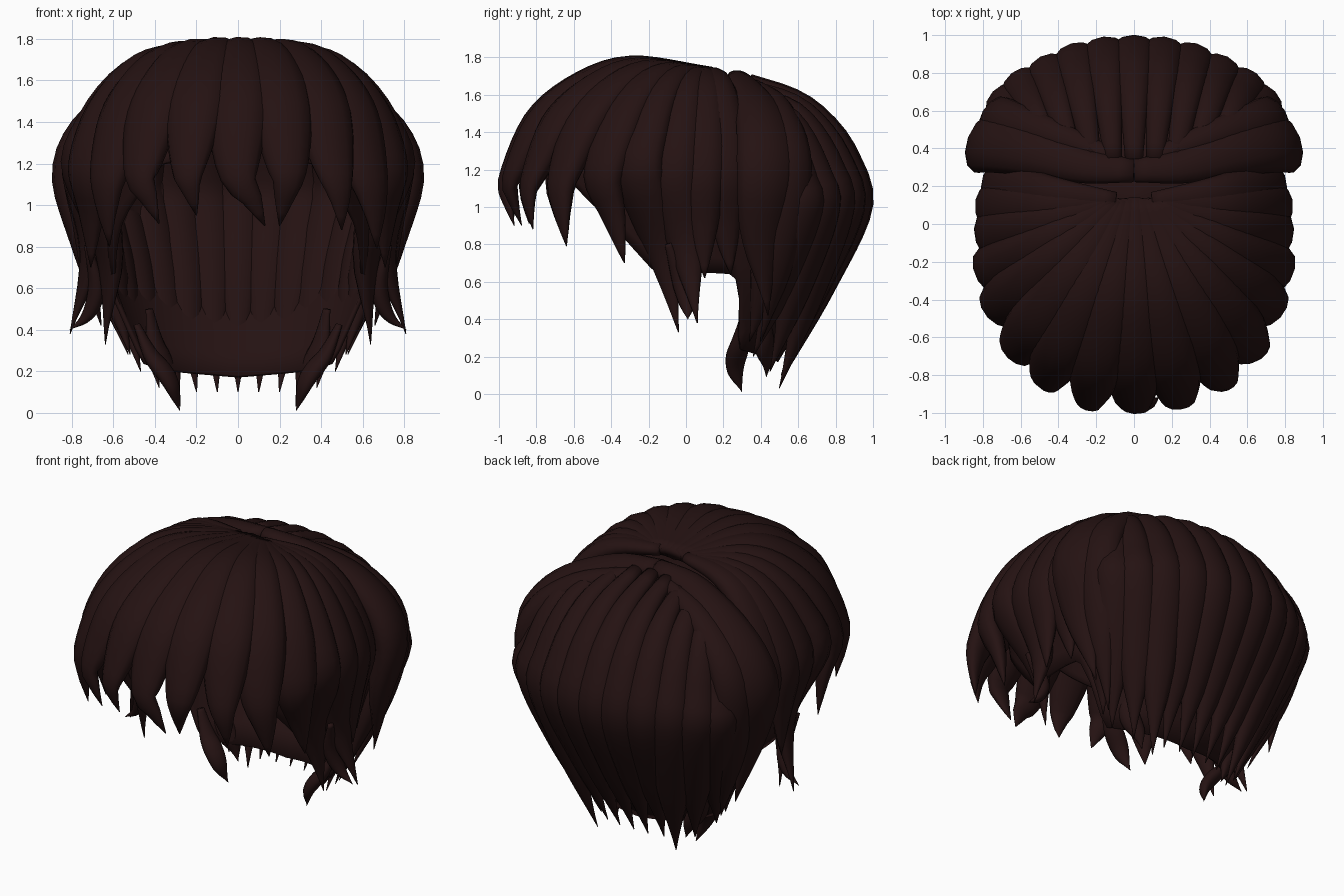
import bpy, bmesh, math
from mathutils import Vector, Matrix

if "Cube" in bpy.data.objects:
    bpy.data.objects.remove(bpy.data.objects["Cube"])

mat = bpy.data.materials.new("dark_brown")
mat.diffuse_color = (0.018, 0.006, 0.006, 1)
mat.use_nodes = True
mat.node_tree.nodes["Principled BSDF"].inputs["Base Color"].default_value = mat.diffuse_color


def finish(bm, name):
    bmesh.ops.recalc_face_normals(bm, faces=bm.faces)
    me = bpy.data.meshes.new(name)
    bm.to_mesh(me)
    bm.free()
    me.materials.append(mat)
    for p in me.polygons:
        p.use_smooth = True
    ob = bpy.data.objects.new(name, me)
    bpy.context.collection.objects.link(ob)
    return ob


def interp(table, x):
    for (a, va), (b, vb) in zip(table, table[1:]):
        if x <= b:
            return va + (vb - va) * (x - a) / (b - a)
    return table[-1][1]


def spline(pts, t):
    # Catmull-Rom through all points
    n = len(pts) - 1
    i = min(int(t * n), n - 1)
    u = t * n - i
    p1, p2 = pts[i], pts[i + 1]
    p0 = pts[i - 1] if i else 2 * p1 - p2
    p3 = pts[i + 2] if i + 2 <= n else 2 * p2 - p1
    return 0.5 * (2 * p1 + (p2 - p0) * u + (2 * p0 - 5 * p1 + 4 * p2 - p3) * u ** 2
                  + (3 * p1 - p0 - 3 * p2 + p3) * u ** 3)


ROOT = [(0, .38), (.15, .58), (.3, .8), (.43, .96), (.53, 1.03)]
LEAF = ROOT + [(.63, 1), (.72, .88), (.8, .7), (.88, .46), (.95, .22), (1, .02)]
WISPY = ROOT + [(.65, .97), (.75, .8), (.83, .56), (.89, .34), (.95, .15), (1, .02)]


def lock(name, pts, half, thick, width=WISPY, tilt=0, steps=24, sides=12):
    # tapered flattened tube, evenly spaced rings, outer side follows the path
    pts = [Vector(p) for p in pts]
    fine = [spline(pts, i / 120) for i in range(121)]
    dist = [0]
    for a, b in zip(fine, fine[1:]):
        dist.append(dist[-1] + (b - a).length)
    table = [(d / dist[-1], i / 120) for i, d in enumerate(dist)]
    bm = bmesh.new()
    rings = []
    for i in range(steps + 1):
        t = i / steps
        u = interp(table, t)
        p = spline(pts, u)
        tan = (spline(pts, min(1, u + .02)) - spline(pts, max(0, u - .02))).normalized()
        n = Vector((p.x, p.y - .12, max(p.z - 1.0, 0) * 1.2))
        n = (n - tan * n.dot(tan)).normalized()
        k = interp(width, t)
        w, h = half * k, thick * k
        c = p - n * h
        n = Matrix.Rotation(tilt, 3, tan) @ n
        b = tan.cross(n)
        rings.append([bm.verts.new(c + b * w * math.cos(a) + n * h * math.sin(a))
                      for a in (2 * math.pi * j / sides for j in range(sides))])
    for r, s in zip(rings, rings[1:]):
        for j in range(sides):
            k = (j + 1) % sides
            bm.faces.new((r[j], r[k], s[k], s[j]))
    bm.faces.new(rings[0])
    bm.faces.new(rings[-1])
    return finish(bm, name)


def arc_path(root, end, tip, heights, bulge):
    # root over the dome to the widest point, then down to the tip
    root, end, tip = Vector(root), Vector(end), Vector(tip)
    pts = [root]
    for f, z in zip((.375, .64, .87), heights):
        p = root.lerp(end, f)
        p.z = z
        pts.append(p)
    mid = end.lerp(tip, .5)
    out = Vector((mid.x, mid.y - .1, 0)).normalized()
    return pts + [end, mid + out * bulge, tip]


# scalp cap: dome with the hairline cut by azimuth
SIDE = [(.1, .42), (.25, .5), (.6, .64), (.9, .72), (1.2, .74), (1.45, .61), (1.6, .38), (1.67, 0)]
BACK = [(.1, .3), (.25, .39), (.6, .6), (.9, .75), (1.2, .76), (1.45, .6), (1.58, .36), (1.67, 0)]
FRONT = [(.1, .8), (.9, .9), (1.2, .95), (1.45, .84), (1.6, .6), (1.67, 0)]
HAIRLINE = [(0, .17), (45, .2), (70, .24), (76, .55), (80, .64), (112, .66), (130, .95), (150, 1.2), (180, 1.3)]
bm = bmesh.new()
N, M = 96, 18
rows = []
for i in range(M + 1):
    row = []
    for j in range(N):
        d = 360 * j / N
        d = d if d <= 180 else d - 360
        a = math.radians(d)
        low = interp(HAIRLINE, abs(d))
        z = 1.67 - (1.67 - low) * (.002 + .998 * (i / M) ** 1.5)
        depth = interp(BACK if abs(d) <= 90 else FRONT, z)
        row.append(bm.verts.new((interp(SIDE, z) * math.sin(a), .15 + depth * math.cos(a), z)))
    rows.append(row)
for r, s in zip(rows, rows[1:]):
    for j in range(N):
        k = (j + 1) % N
        bm.faces.new((r[j], r[k], s[k], s[j]))
bm.faces.new(rows[0])
cap = finish(bm, "scalp_cap")
sol = cap.modifiers.new("thickness", 'SOLIDIFY')
sol.thickness = .02

# fringe locks: widest point x, y, then tip
FRINGE = [
    (0, -1.0, .13, -.92, .90), (.25, -.98, .2, -.88, .9), (-.25, -.98, -.2, -.92, .95),
    (.49, -.87, .5, -.82, .88), (-.49, -.87, -.38, -.84, .91),
    (.66, -.71, .67, -.64, .79), (-.66, -.71, -.62, -.64, .80),
]
# side locks, mirrored
SIDES = [
    (.78, -.49, .71, -.33, .70), (.83, -.29, .64, -.04, .33), (.84, -.09, .81, .06, .38),
    (.84, .07, .75, .1, .62), (.81, .2, .68, .24, .64),
]


def front_lock(name, d, bulge, half, thick=.09, width=LEAF, tilt=0):
    ex, ey, tx, ty, tz = d
    drop = .075 * min(1, 1 + ey)
    hs = [1.81 - drop, 1.72 - drop, 1.51 - drop]
    lock(name, arc_path((ex * .12, .14 - .03 * abs(ex), 1.75), (ex, ey, 1.17), (tx, ty, tz), hs, bulge),
         half, thick, width, tilt)


for i, d in enumerate(FRINGE):
    front_lock(f"fringe_lock_{i}", d, .025, .15, tilt=.1)
for s in (-1, 1):
    for i, (ex, ey, tx, ty, tz) in enumerate(SIDES):
        front_lock(f"side_lock_{i}", (s * ex, ey, s * tx, ty, tz), 0 if i in (0, 3, 4) else -.065,
                   .14, width=WISPY if i in (1, 2) else LEAF, tilt=.1 * s)
    # thin wisp flaring out in front of the ear
    lock("side_wisp", [(s * .74, -.1, .8), (s * .72, -.04, .62), (s * .75, 0, .48), (s * .81, .01, .4)], .05, .04)

# back locks: widest x, y, then tip
BACKS = [
    (0, 1.0, 0, .53, .1), (.17, .99, .1, .53, .1), (.34, .95, .2, .51, .1), (.5, .88, .28, .5, .03),
    (.65, .79, .38, .45, .12), (.75, .69, .47, .36, .2), (.79, .58, .52, .34, .28),
]
for s in (-1, 1):
    for i, (ex, ey, tx, ty, tz) in enumerate(BACKS):
        if i == 0 and s < 0:
            continue
        low = .22 * ex * ex
        root = (s * ex * .68, .35 + .12 * ex * ex, 1.71 - 1.4 * low)
        path = arc_path(root, (s * ex, ey, 1.0), (s * tx, ty, tz), (1.63 - low, 1.51 - low, 1.31 - low), .03)
        lock(f"back_lock_{i}", path, .125, .09, tilt=-.1 * s if i else 0)

    # broad lock over each ear
    lock("ear_lock", [(0, .29, 1.73), (s * .28, .32, 1.70), (s * .58, .41, 1.58), (s * .8, .46, 1.38),
                      (s * .88, .46, 1.13), (s * .79, .43, .8), (s * .66, .44, .42)], .165, .10)
    # thinner lock tucked behind it
    lock("behind_ear_lock", [(s * .1, .36, 1.69), (s * .45, .5, 1.6), (s * .72, .59, 1.38),
                             (s * .8, .6, 1.1), (s * .72, .53, .7), (s * .53, .4, .28)], .12, .08)
    # small nape wisps
    lock("nape_wisp", [(s * .5, .32, .42), (s * .44, .3, .25), (s * .35, .28, .13), (s * .28, .3, .01)], .06, .04)
    lock("nape_wisp", [(s * .44, .42, .5), (s * .42, .44, .3), (s * .35, .45, .18), (s * .3, .43, .09)], .06, .04)
